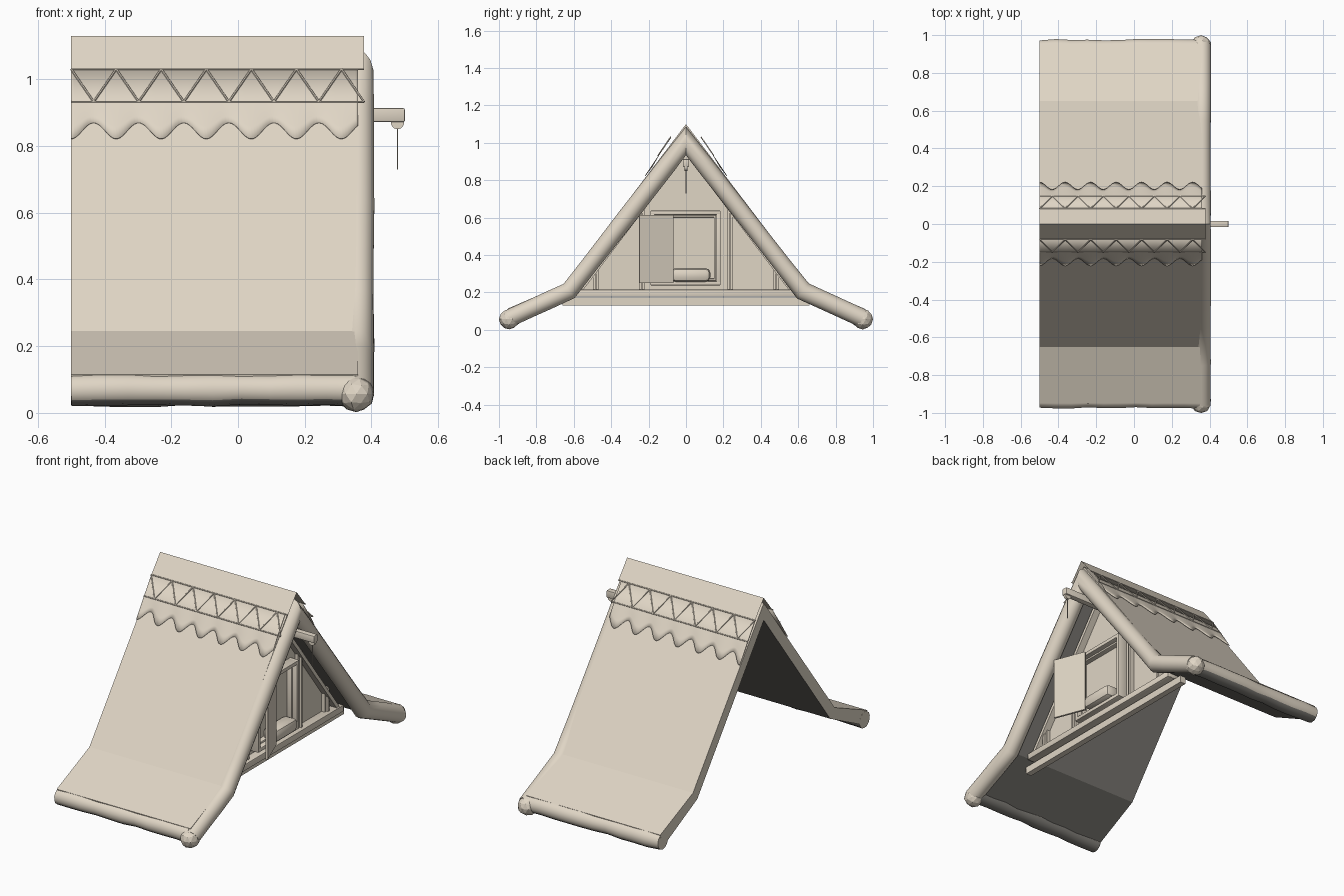
import bpy, bmesh, math, random
from mathutils import Vector

if "Cube" in bpy.data.objects:
    bpy.data.objects.remove(bpy.data.objects["Cube"])

random.seed(4)
mat = bpy.data.materials.new("warm beige")
mat.diffuse_color = (0.745, 0.67, 0.56, 1)
mat.use_nodes = True
mat.node_tree.nodes["Principled BSDF"].inputs["Base Color"].default_value = mat.diffuse_color
dark = bpy.data.materials.new("dark lining")
dark.diffuse_color = (0.22, 0.21, 0.19, 1)
dark.use_nodes = True
dark.node_tree.nodes["Principled BSDF"].inputs["Base Color"].default_value = dark.diffuse_color


def finish(name, bm, smooth=False, recalc=True, lining=None):
    """lining is a rule on face normals that picks the dark faces."""
    if recalc:
        bmesh.ops.recalc_face_normals(bm, faces=bm.faces[:])
    bm.normal_update()
    me = bpy.data.meshes.new(name)
    me.materials.append(mat)
    if lining:
        me.materials.append(dark)
        for f in bm.faces:
            f.material_index = int(lining(f.normal))
    bm.to_mesh(me)
    bm.free()
    ob = bpy.data.objects.new(name, me)
    bpy.context.collection.objects.link(ob)
    if smooth:
        bpy.ops.object.select_all(action='DESELECT')
        ob.select_set(True)
        bpy.context.view_layer.objects.active = ob
        bpy.ops.object.shade_smooth_by_angle(angle=math.radians(35))
    return ob


def box(name, x, y, z, bevel=0.0):
    bm = bmesh.new()
    bmesh.ops.create_cube(bm, size=1)
    for v in bm.verts:
        v.co = Vector([(r[0] + r[1]) / 2 + c * (r[1] - r[0]) for r, c in zip((x, y, z), v.co)])
    if bevel:
        bmesh.ops.bevel(bm, geom=bm.edges[:], offset=bevel, segments=2, affect='EDGES', profile=0.5)
    return finish(name, bm, bevel > 0)


def extrude_x(name, outline, x0, x1, lining=None):
    """Solid from a (y, z) outline running along x."""
    bm = bmesh.new()
    a, b = [[bm.verts.new((x, y, z)) for y, z in outline] for x in (x0, x1)]
    bm.faces.new(a)
    bm.faces.new(b)
    n = len(a)
    for i in range(n):
        bm.faces.new((a[i], a[(i + 1) % n], b[(i + 1) % n], b[i]))
    return finish(name, bm, lining=lining)


def sweep(name, path, u, r, sides=12, wobble=0.0, smooth=True, lining=None):
    """Mitred round bar along a flat path; u is the normal of the path's plane."""
    path, u = [Vector(p) for p in path], Vector(u).normalized()
    bm, rings = bmesh.new(), []
    for i, p in enumerate(path):
        a = (p - path[i - 1]).normalized() if i else (path[1] - p).normalized()
        b = (path[i + 1] - p).normalized() if i < len(path) - 1 else a
        t = (a + b).normalized()
        m = u.cross(t) / max(0.4, t.dot(a))
        k = r * (1 + random.uniform(-wobble, wobble))
        rings.append([bm.verts.new(p + u * k * math.cos(q) + m * k * math.sin(q))
                      for q in [2 * math.pi * (j + 0.5) / sides for j in range(sides)]])
    for A, B in zip(rings, rings[1:]):
        for j in range(sides):
            bm.faces.new((A[j], A[(j + 1) % sides], B[(j + 1) % sides], B[j]))
    bm.faces.new(rings[0])
    bm.faces.new(rings[-1])
    return finish(name, bm, smooth, lining=lining)


def between(a, b, n):
    return [Vector(a).lerp(Vector(b), i / n) for i in range(n)]


# Roof: steep slopes flaring out at the eaves, dark underneath
outer = [(-0.95, 0.115), (-0.65, 0.245), (0, 1.10), (0.65, 0.245), (0.95, 0.115)]
inner = [(0.93, 0.035), (0.61, 0.195), (0, 1.0), (-0.61, 0.195), (-0.93, 0.035)]
extrude_x("roof", outer + inner, -0.5, 0.36, lining=lambda n: n.z < -0.3)

# Folded ridge cap, a thin open sheet
bm = bmesh.new()
fold = [[bm.verts.new((x, y, z)) for x in (-0.5, 0.378)]
        for y, z in ((-0.08, 1.03), (0, 1.13), (0.08, 1.03))]
for A, B in zip(fold, fold[1:]):
    bm.faces.new((A[0], A[1], B[1], B[0]))
finish("ridge_cap", bm, recalc=False)

# Gable edge log with uneven thickness
half = (between((0.36, -0.945, 0.062), (0.36, -0.625, 0.208), 3)
        + between((0.36, -0.625, 0.208), (0.36, 0, 1.01), 6))
log = half + [Vector((0.36, 0, 1.01))] + [Vector((p.x, -p.y, p.z)) for p in reversed(half)]
sweep("gable_log", log, (1, 0, 0), 0.048, 14, 0.04)

P = 0.135  # trim pattern spacing
for s, side in ((-1, "front"), (1, "back")):
    # Eave roll, dark on its underside
    sweep(side + "_eave_roll",
          [(-0.5 + 0.085 * i, s * (0.928 + random.uniform(-0.003, 0.003)),
            0.069 + random.uniform(-0.002, 0.002)) for i in range(11)],
          (0, 1, 0), 0.048, 14, 0.06,
          lining=lambda n: abs(n.x) < 0.9 and (n.z < -0.75 or (n.z < 0 and s * n.y < 0)))
    # Faceted knob on the log end
    bm = bmesh.new()
    bmesh.ops.create_icosphere(bm, subdivisions=2, radius=0.056)
    for v in bm.verts:
        v.co = v.co * random.uniform(0.93, 1.0) + Vector((0.355, s * 0.945, 0.057))
    finish(side + "_log_knob", bm)

    # Lattice trim under the ridge cap: two rails and a zigzag
    d = 0.0 if s < 0 else 0.002  # the back trim is sunk into the cloth
    top, low = (s * (0.083 - d), 1.03), (s * (0.15 - d), 0.932)
    plane = Vector((0, s * 0.83, 0.55))
    for nm, (y, z) in (("upper", top), ("lower", low)):
        sweep(f"{side}_{nm}_lattice_rail", [(-0.5, y, z), (0.378, y, z)], plane, 0.003, 6)
    zig = [(-0.5 + i * P / 2, *(low if i % 2 else top)) for i in range(14)]
    for i, (a, b) in enumerate(zip(zig, zig[1:])):
        sweep(f"{side}_lattice_bar_{i}", [a, b], plane, 0.0035, 6)

    # Scalloped, gently pleated valance behind the lattice
    bm, cols = bmesh.new(), []
    n = 104
    for i in range(n + 1):
        x = -0.5 + 0.86 * i / n
        c = math.cos(2 * math.pi * (x + 0.5) / P)
        zb = 0.846 - 0.024 * c
        col = [bm.verts.new((x, s * 0.081, 1.03))]
        for k in range(4):
            f = k / 3
            z = 0.934 + (zb - 0.934) * f
            y = 0.147 + (0.934 - z) * 0.63 + 0.004 * f * c
            col.append(bm.verts.new((x, s * y, z)))
        cols.append(col)
    for A, B in zip(cols, cols[1:]):
        for k in range(4):
            q = (A[k], A[k + 1], B[k + 1], B[k])
            bm.faces.new(q if s < 0 else q[::-1])
    ob = finish(side + "_valance", bm, True, recalc=False)
    ob.modifiers.new("thickness", 'SOLIDIFY').thickness = 0.003

    # Inner rafter
    extrude_x(side + "_rafter", [(0, 0.97), (s * 0.60, 0.18), (s * 0.575, 0.18), (0, 0.937)], 0.2, 0.25)
    # Paired wall posts
    for nm, y0, zt in (("outer", 0.468, 0.36), ("inner", 0.222, 0.66)):
        for k in (0, 1):
            a, b = sorted((s * (y0 + k * 0.016), s * (y0 + k * 0.016 + 0.012)))
            box(f"{side}_{nm}_post_{k}", (0.2, 0.23 + 0.01 * k), (a, b), (0.2, zt))

# Gable wall
extrude_x("gable_wall", [(-0.60, 0.18), (0.60, 0.18), (0, 0.97)], 0.19, 0.21)

# Floor beams
box("upper_floor_beam", (0.19, 0.26), (-0.60, 0.60), (0.178, 0.215), 0.004)
box("lower_floor_beam", (0.185, 0.22), (-0.66, 0.66), (0.13, 0.172))

# Window frame, inner sash and shutter
for nm, x1, a, b, z0, z1, t in (("frame", 0.265, -0.19, 0.185, 0.238, 0.637, 0.022),
                                ("sash", 0.24, -0.166, 0.161, 0.262, 0.613, 0.012)):
    box("window_%s_bottom" % nm, (0.2, x1), (a, b), (z0, z0 + t), 0.004)
    box("window_%s_top" % nm, (0.2, x1), (a, b), (z1 - t, z1), 0.004)
    box("window_%s_left" % nm, (0.2, x1), (a, a + t), (z0, z1), 0.004)
    box("window_%s_right" % nm, (0.2, x1), (b - t, b), (z0, z1), 0.004)
shutter = box("shutter", (-0.006, 0.006), (-0.097, 0.097), (0.25, 0.615))
shutter.location = (0.325, -0.16, 0)
shutter.rotation_euler = (0, 0, math.atan2(0.07, 0.18))

# Sack resting on the sill
box("sill_sack", (0.21, 0.30), (-0.08, 0.13), (0.257, 0.33), 0.025)

# Hoist beam, pulley and rope
box("hoist_beam", (0.2, 0.5), (-0.017, 0.017), (0.872, 0.913), 0.004)
sweep("pulley", [(0.478, -0.008, 0.87), (0.478, 0.008, 0.87)], (1, 0, 0), 0.02, 14)
sweep("hoist_rope", [(0.478, 0, 0.73), (0.478, 0, 0.87)], (1, 0, 0), 0.0025, 6)
